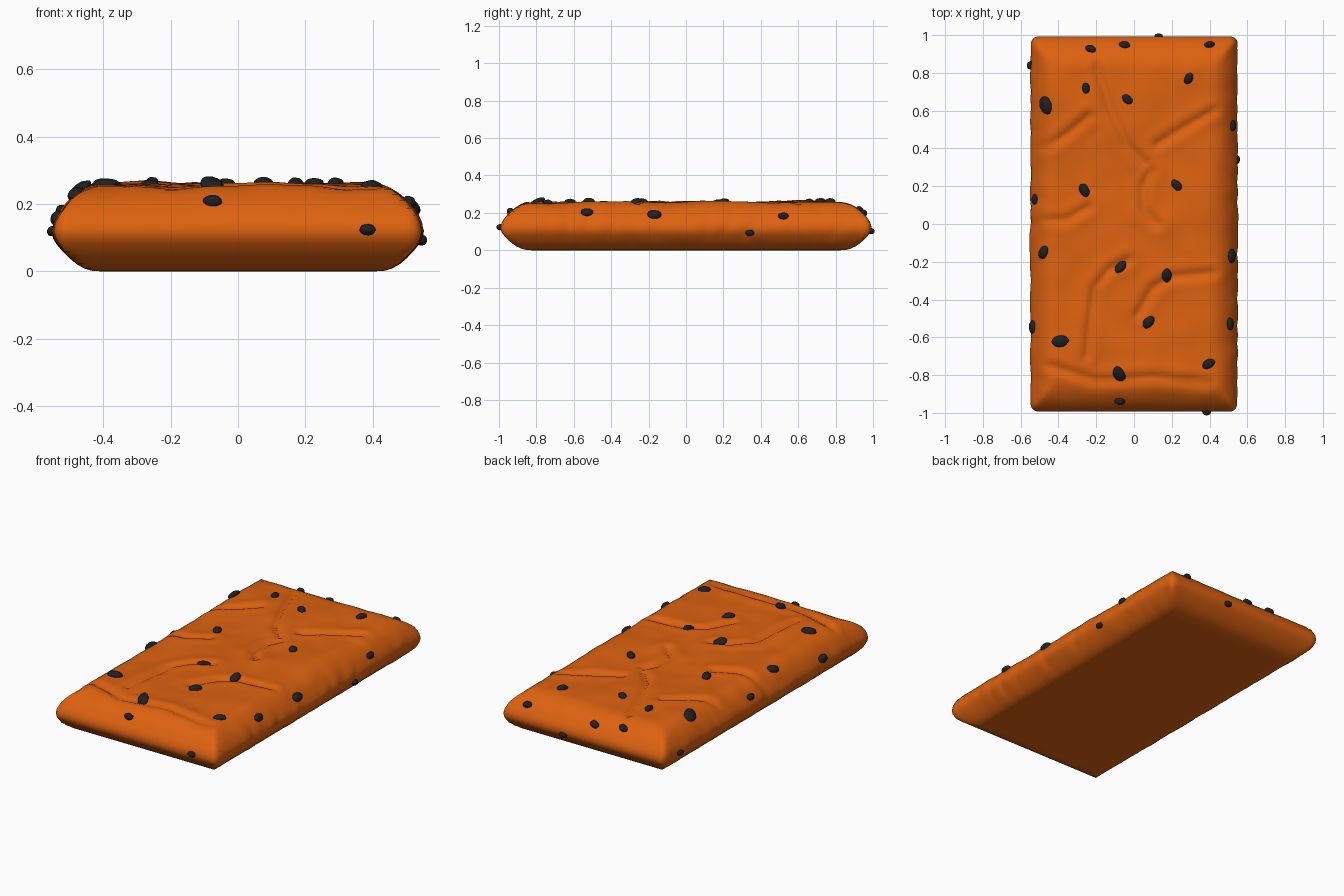
import bpy, bmesh, math
from mathutils import Vector, Matrix, noise
from mathutils.bvhtree import BVHTree

if "Cube" in bpy.data.objects:
    bpy.data.objects.remove(bpy.data.objects["Cube"])

HX, HY, MID = 0.545, 0.993, 0.12
STEPS = [0, .006, .018, .036, .058, .082, .108, .134, .16]      # insets of the rounded edge
TOP = [.12, .145, .166, .189, .211, .229, .243, .251, .255]     # upper edge profile
LOW = [.12, .098, .080, .059, .039, .021, .008, .001, 0]        # lower edge profile
K = len(STEPS) - 1


def material(name, rgb):
    m = bpy.data.materials.new(name)
    m.diffuse_color = (*rgb, 1)
    m.use_nodes = True
    m.node_tree.nodes["Principled BSDF"].inputs["Base Color"].default_value = m.diffuse_color
    return m


def make_object(name, bm, mat):
    mesh = bpy.data.meshes.new(name)
    bm.to_mesh(mesh)
    mesh.materials.append(mat)
    for p in mesh.polygons:
        p.use_smooth = True
    ob = bpy.data.objects.new(name, mesh)
    bpy.context.collection.objects.link(ob)
    return ob


def axis(half, inner, scale):
    """Grid positions: tight near both edges, even in the middle."""
    left = [-half + s * scale for s in STEPS]
    a = left[-1]
    mid = [a + (-2 * a) * i / inner for i in range(1, inner)]
    return left + mid + [-v for v in reversed(left)]


# Creases pressed into the top: polylines in plan
CREASES = [
    [(-.2, .83), (-.12, .6), (-.04, .42), (.06, .32)],
    [(.09, .28), (.05, .2), (.05, .08), (.12, 0)],
    [(-.03, -.19), (-.13, -.24), (-.21, -.34), (-.23, -.5), (-.25, -.7)],
    [(-.48, .4), (-.36, .47), (-.24, .57)],
    [(-.48, .02), (-.36, .02), (-.24, .09)],
    [(.02, -.48), (.1, -.34), (.2, -.28), (.42, -.26)],
    [(.12, .42), (.25, .5), (.42, .6)],
    [(-.45, -.75), (-.2, -.83), (.1, -.81), (.4, -.84)],
]


def crease_distance(x, y):
    best = 9
    for line in CREASES:
        for (ax, ay), (bx, by) in zip(line, line[1:]):
            dx, dy = bx - ax, by - ay
            t = max(0, min(1, ((x - ax) * dx + (y - ay) * dy) / (dx * dx + dy * dy)))
            best = min(best, math.hypot(x - ax - t * dx, y - ay - t * dy))
    return best


def round_corner(x, y, r=.04):
    dx, dy = abs(x) - (HX - r), abs(y) - (HY - r)
    if dx > 0 and dy > 0:
        s = max(dx, dy) / math.hypot(dx, dy)
        x = math.copysign(HX - r + dx * s, x)
        y = math.copysign(HY - r + dy * s, y)
    return x, y


# Bar body: an upper and a lower sheet meeting along the rim
def build_bar():
    bm = bmesh.new()
    xs, ys = axis(HX, 50, .85), axis(HY, 96, 1.05)
    nx, ny = len(xs), len(ys)
    rim = {}
    for profile, upper in ((TOP, True), (LOW, False)):
        grid = []
        for j, y0 in enumerate(ys):
            row = []
            for i, x0 in enumerate(xs):
                k = min(i, j, nx - 1 - i, ny - 1 - j)
                if k == 0 and (i, j) in rim:
                    row.append(rim[i, j])
                    continue
                x, y = round_corner(x0, y0)
                z = profile[min(k, K)]
                side = max(0, (abs(x) - .4) / .145)
                x += math.copysign(.014 * noise.noise(Vector((x * 2, y * 8, z * 6))), x) * side
                if upper:
                    w = min(1, k / K)
                    lump = .013 * noise.noise(Vector((x * 3, y * 2.6, 1.7)))
                    lump += .006 * noise.noise(Vector((x * 8, y * 7, 4.2)))
                    d = crease_distance(x, y)
                    z += w * (lump - .012 * math.exp(-(d / .018) ** 2)
                              + .005 * math.exp(-((d - .05) / .03) ** 2))
                v = bm.verts.new((x, y, z))
                if k == 0:
                    rim[i, j] = v
                row.append(v)
            grid.append(row)
        for j in range(ny - 1):
            for i in range(nx - 1):
                q = [grid[j][i], grid[j][i + 1], grid[j + 1][i + 1], grid[j + 1][i]]
                bm.faces.new(q if upper else q[::-1])
    bm.normal_update()
    return bm


orange = material("baked orange", (.73, .122, .005))
black = material("seed black", (.014, .015, .017))

bar = build_bar()
tree = BVHTree.FromBMesh(bar)
make_object("bar_body", bar, orange)

# Seeds: x, y, z near the surface, heading in degrees, size factor
SEEDS = [
    (-.465, .63, .24, 118, 1.35), (-.255, .72, .27, 95, .8), (-.23, .93, .22, 150, .8),
    (-.05, .95, .2, 155, .8), (.4, .95, .2, 20, .75), (.29, .77, .27, 60, .85),
    (-.035, .66, .27, 140, .85), (-.265, .18, .27, 120, 1), (.225, .205, .27, 135, .9),
    (-.075, -.22, .27, 55, 1), (.177, -.277, .27, 92, 1), (-.48, -.15, .23, 60, 1),
    (.078, -.52, .27, 50, 1), (-.39, -.62, .27, 5, 1.2), (-.08, -.80, .27, 115, 1.2),
    (-.075, -.94, .21, -10, .75), (.395, -.74, .27, 30, .95), (.385, -1, .125, -20, .65),
    (.51, -.17, .185, 90, 1.05), (.505, -.53, .2, 90, .9), (.52, .52, .18, 90, .75),
    (.55, .34, .09, 90, .65), (-.525, .13, .18, 80, .75), (-.54, -.545, .16, 75, .95),
    (-.55, .84, .12, 90, .6), (.13, 1, .1, 0, .65),
]
seeds = bmesh.new()
for n, (x, y, z, deg, size) in enumerate(SEEDS):
    spot, normal, _, _ = tree.find_nearest(Vector((x, y, z)))
    a = math.radians(deg)
    t = Vector((math.cos(a), math.sin(a), 0))
    t = (t - normal * t.dot(normal)).normalized()
    turn = Matrix((t, normal.cross(t), normal)).transposed().to_4x4()
    place = Matrix.Translation(spot + normal * .003) @ turn
    made = bmesh.ops.create_icosphere(seeds, subdivisions=3, radius=1)["verts"]
    for v in made:
        p = v.co * (1 + .12 * noise.noise(v.co * 1.5 + Vector((n * 3.1, 0, 0))))
        v.co = place @ Vector((p.x * .037 * size, p.y * .025 * size, p.z * .018))
make_object("seeds", seeds, black)
